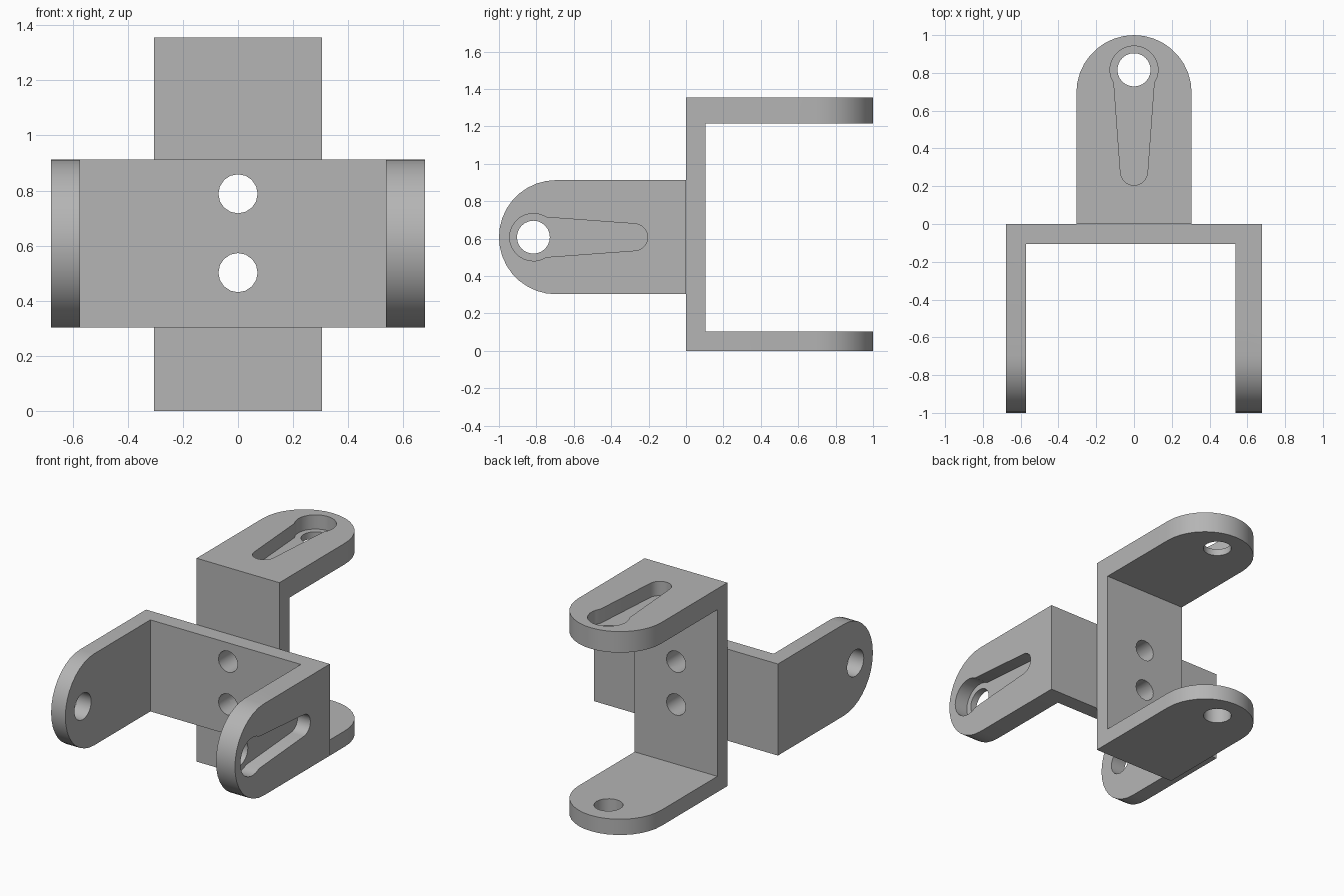
import bpy, bmesh
from math import radians, sin, cos
from mathutils import Matrix

cube = bpy.data.objects.get("Cube")
if cube:
    bpy.data.objects.remove(cube, do_unlink=True)

HALF_W, HALF_H, REACH = 0.305, 0.6775, 1.0
THIN, THICK = 0.105, 0.14
HOLE_Y = 0.816

grey = bpy.data.materials.new("plain grey")
grey.use_nodes = True
colour = (0.46, 0.46, 0.46, 1)
grey.diffuse_color = colour
grey.node_tree.nodes["Principled BSDF"].inputs["Base Color"].default_value = colour


def arc(cx, cy, r, start, end, steps):
    angles = [radians(start + (end - start) * i / steps) for i in range(steps + 1)]
    return [(cx + r * cos(a), cy + r * sin(a)) for a in angles]


def prism(name, outline, low, high, matrix=Matrix()):
    """Extrude a flat outline from z = low to z = high."""
    bm = bmesh.new()
    face = bm.faces.new([bm.verts.new((x, y, low)) for x, y in outline])
    top = bmesh.ops.extrude_face_region(bm, geom=[face])["geom"]
    moved = [v for v in top if isinstance(v, bmesh.types.BMVert)]
    bmesh.ops.translate(bm, verts=moved, vec=(0, 0, high - low))
    bmesh.ops.recalc_face_normals(bm, faces=bm.faces)
    bm.transform(matrix)
    mesh = bpy.data.meshes.new(name)
    bm.to_mesh(mesh)
    bm.free()
    mesh.materials.append(grey)
    ob = bpy.data.objects.new(name, mesh)
    bpy.context.collection.objects.link(ob)
    return ob


def combine(body, tool, operation):
    """Apply a boolean and remove the tool."""
    mod = body.modifiers.new("combine", "BOOLEAN")
    mod.operation, mod.object, mod.solver = operation, tool, "EXACT"
    bpy.context.view_layer.update()
    graph = bpy.context.evaluated_depsgraph_get()
    mesh = bpy.data.meshes.new_from_object(body.evaluated_get(graph))
    body.modifiers.clear()
    body.data = mesh
    bpy.data.objects.remove(tool, do_unlink=True)


def bracket(name, matrix):
    # U-shaped side profile, pulled across the full width
    inner_top, inner_low = HALF_H - THICK, THIN - HALF_H
    side = [(0, -HALF_H), (REACH, -HALF_H), (REACH, inner_low), (THIN, inner_low),
            (THIN, inner_top), (REACH, inner_top), (REACH, HALF_H), (0, HALF_H)]
    across = Matrix(((0, 0, 1, 0), (1, 0, 0, 0), (0, 1, 0, 0), (0, 0, 0, 1)))
    body = prism(name, side, -HALF_W, HALF_W, across)

    # Round the arm ends
    outline = [(-HALF_W, 0), (HALF_W, 0)] + arc(0, REACH - HALF_W, HALF_W, 0, 180, 18)
    combine(body, prism("rounding", outline, -1, 1), "INTERSECT")

    # Pivot holes through both arms, and the keyhole pocket in the thick arm
    combine(body, prism("pivot", arc(0, HOLE_Y, 0.088, 0, 345, 23), -1, 1), "DIFFERENCE")
    pocket = arc(0, HOLE_Y, 0.127, -33, 213, 18) + arc(0, 0.277, 0.072, 180, 360, 10)
    combine(body, prism("pocket", pocket, HALF_H - 0.095, 1), "DIFFERENCE")

    # Place it, then drill the two mounting holes through the back plate
    body.data.transform(matrix)
    for z in (0.502, 0.788):
        drill = Matrix.Translation((0, 0, z)) @ Matrix.Rotation(radians(90), 4, "X")
        circle = arc(0, 0, 0.071, 0, 337.5, 15)
        combine(body, prism("drill", circle, -0.3, 0.3, drill), "DIFFERENCE")

    body.data.name = name
    bpy.ops.object.select_all(action="DESELECT")
    body.select_set(True)
    bpy.context.view_layer.objects.active = body
    bpy.ops.object.shade_smooth_by_angle(angle=radians(30))
    return body


# Upright bracket opens to the back; the crosswise one opens to the front
bracket("upright_bracket", Matrix.Translation((0, 0, HALF_H)))
turn = Matrix(((0, 0, 1, 0), (0, -1, 0, 0), (1, 0, 0, 0), (0, 0, 0, 1)))
bracket("crosswise_bracket", Matrix.Translation((0, 0, 0.608)) @ turn)
